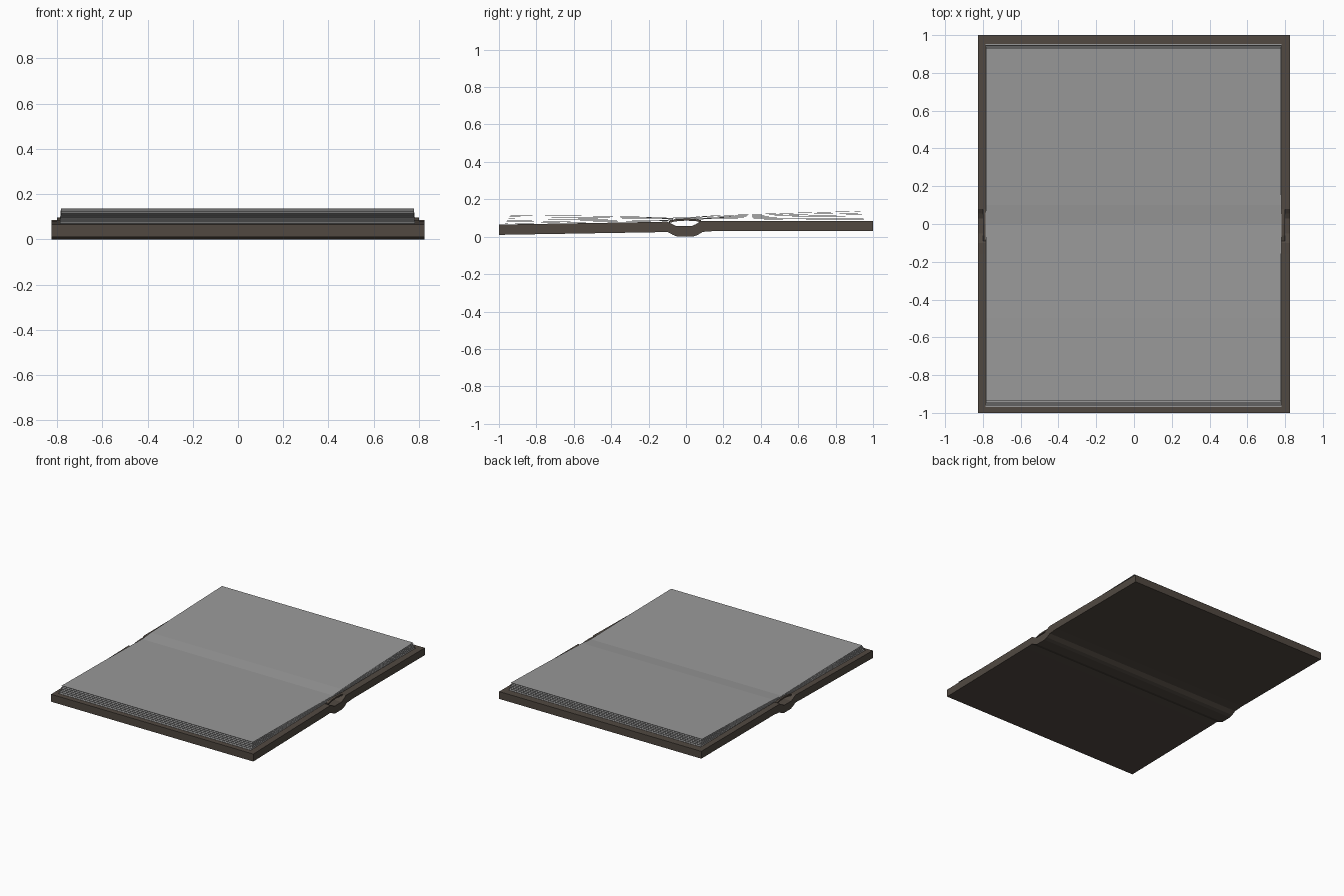
import bpy, bmesh

if "Cube" in bpy.data.objects:
    bpy.data.objects.remove(bpy.data.objects["Cube"])


def material(name, rgb):
    m = bpy.data.materials.new(name)
    m.diffuse_color = (*rgb, 1)
    m.use_nodes = True
    m.node_tree.nodes["Principled BSDF"].inputs["Base Color"].default_value = m.diffuse_color
    return m


cover_mat = material("dark brown cover", (0.082, 0.066, 0.053))
page_mat = material("grey paper", (0.32, 0.32, 0.32))


def extrude_profile(name, profile, x0, x1, mat):
    """Extrude a closed (y, z) outline along x."""
    bm = bmesh.new()
    a = [bm.verts.new((x0, y, z)) for y, z in profile]
    b = [bm.verts.new((x1, y, z)) for y, z in profile]
    n = len(profile)
    bm.faces.new(a)
    bm.faces.new(b[::-1])
    for i in range(n):
        j = (i + 1) % n
        bm.faces.new((a[j], a[i], b[i], b[j]))
    bmesh.ops.recalc_face_normals(bm, faces=bm.faces)
    mesh = bpy.data.meshes.new(name)
    bm.to_mesh(mesh)
    bm.free()
    mesh.materials.append(mat)
    ob = bpy.data.objects.new(name, mesh)
    bpy.context.collection.objects.link(ob)
    return ob


def ribbon(top, thickness):
    """Closed outline of a thin strip below a line of points."""
    return top + [(y, z - thickness) for y, z in reversed(top)]


# Two boards joined by a rounded, dropped spine
extrude_profile("cover", [
    (-1, .065), (-.16, .079), (-.1, .081), (-.075, .068), (-.05, .056),
    (.03, .056), (.055, .068), (.08, .085), (1, .085),
    (1, .031), (.16, .031), (.09, .026), (.06, .008), (.035, 0),
    (-.045, 0), (-.07, .01), (-.1, .026), (-.16, .024), (-1, .01)],
    -.825, .825, cover_mat)

# Spine lining bridging the gap under the pages
extrude_profile("spine_lining", ribbon(
    [(-.09, .084), (-.06, .093), (0, .097), (.05, .095), (.08, .088)], .011),
    -.8, .8, cover_mat)

# Loose pages fanning out from the spine on both sides
SHEETS = 6
for side, name, low_z, high_z, low_y, high_y in (
        (-1, "front_page", .071, .116, .968, .938),
        (1, "back_page", .091, .137, .952, .932)):
    for i in range(SHEETS):
        t = i / (SHEETS - 1)
        end_y = low_y + (high_y - low_y) * t
        end_z = low_z + (high_z - low_z) * t
        mid_z = (.083 if side < 0 else .09) + .018 * t
        root_z = .099 + .003 * t
        line = [(0, root_z), (side * .1, mid_z + .003),
                (side * .5, (mid_z + end_z) / 2 + .003), (side * end_y, end_z)]
        extrude_profile(f"{name}_{i + 1}", ribbon(line, .002),
                        -.787 + .004 * t, .782 - .004 * t, page_mat)
